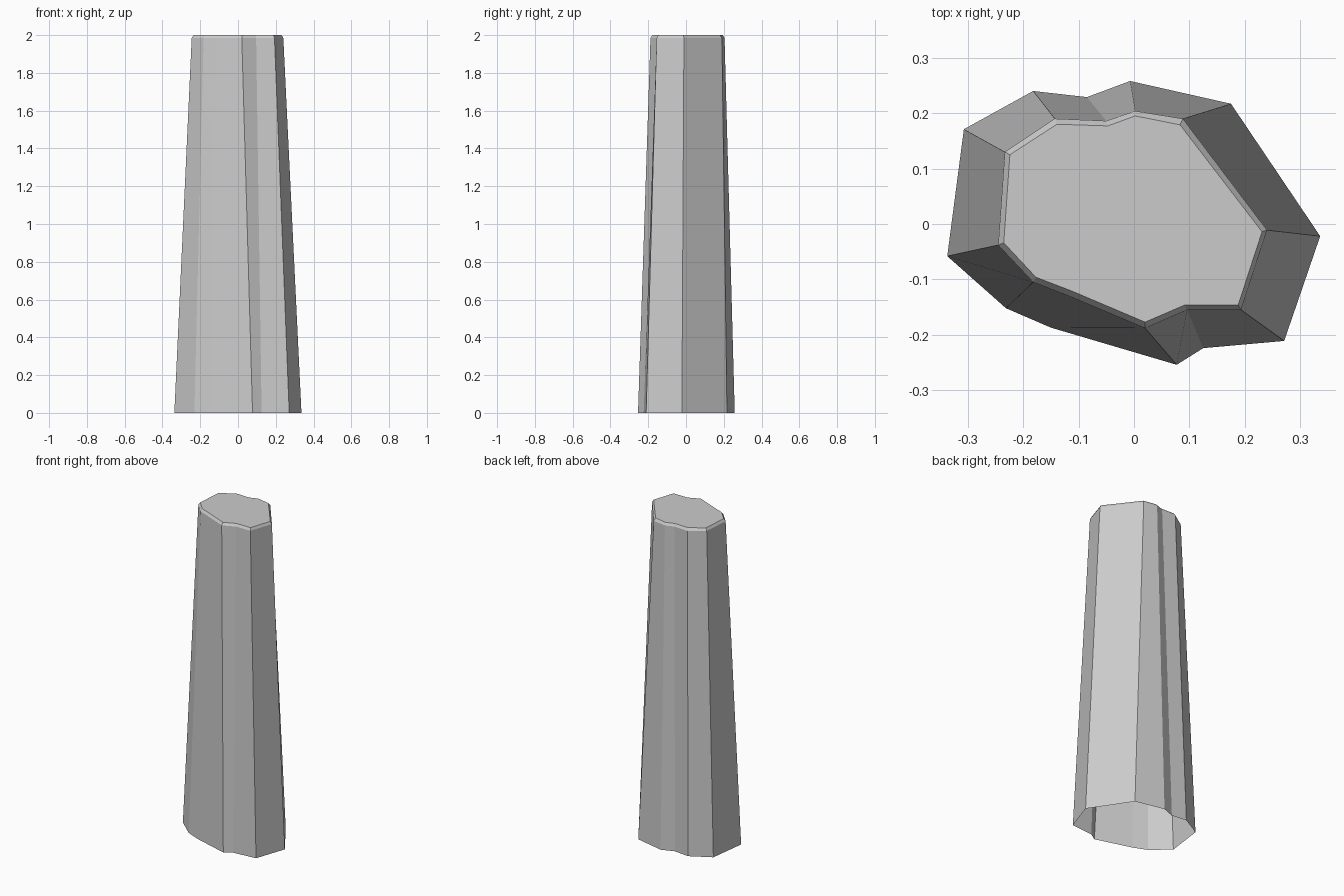
import bpy, bmesh

# Plan outlines, matched point for point, counter-clockwise from +x
base = [(.336, -.022), (.175, .217), (-.007, .258), (-.085, .229), (-.182, .240), (-.307, .171),
        (-.337, -.058), (-.231, -.152), (-.150, -.187), (.077, -.254), (.125, -.224), (.271, -.211)]
shoulder = [(.240, -.011), (.088, .190), (.002, .204), (-.050, .186), (-.143, .190), (-.233, .130),
            (-.245, -.038), (-.182, -.105), (-.115, -.131), (.020, -.188), (.096, -.155), (.193, -.155)]
rim = [(.231, -.014), (.083, .179), (.002, .195), (-.047, .177), (-.139, .180), (-.224, .125),
       (-.235, -.034), (-.177, -.096), (-.112, -.121), (.020, -.177), (.092, -.146), (.188, -.146)]

bm = bmesh.new()


def ring(points, z):
    return [bm.verts.new((x, y, z)) for x, y in points]


# Tapered shaft with a small chamfer at the top, open underneath
rings = [ring(base, 0), ring(shoulder, 1.985), ring(rim, 2)]
for low, high in zip(rings, rings[1:]):
    for i in range(len(low)):
        j = (i + 1) % len(low)
        bm.faces.new((low[i], low[j], high[j], high[i]))

# Flat top
bm.faces.new(rings[-1])

mesh = bpy.data.meshes.new("stone_pillar")
bm.to_mesh(mesh)
bm.free()
pillar = bpy.data.objects.new("stone_pillar", mesh)
bpy.context.collection.objects.link(pillar)
